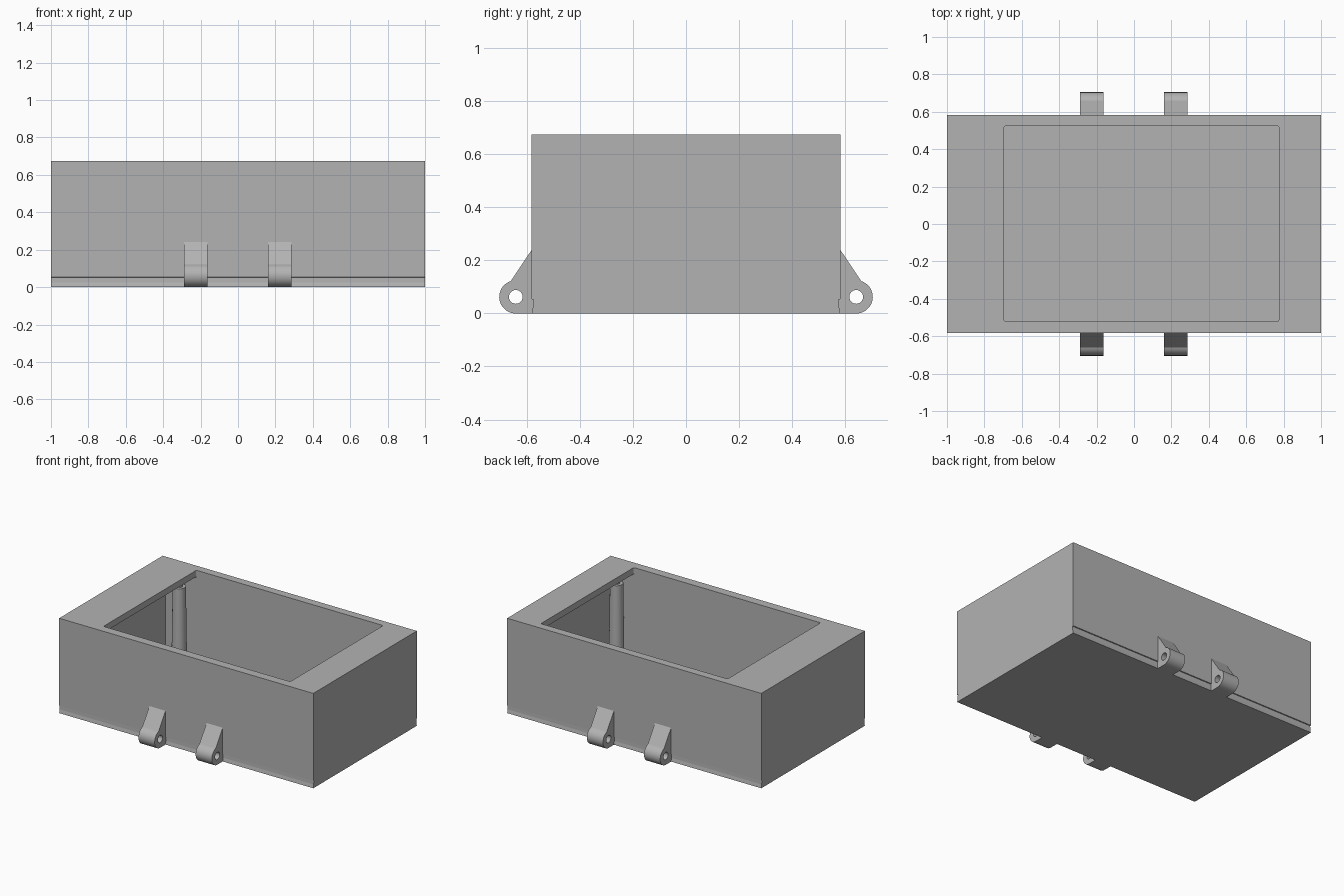
import bpy, bmesh
from math import cos, sin, radians

if "Cube" in bpy.data.objects:
    bpy.data.objects.remove(bpy.data.objects["Cube"], do_unlink=True)

grey = bpy.data.materials.new("plain_grey")
grey.use_nodes = True
COLOUR = (0.45, 0.45, 0.45, 1)
grey.diffuse_color = COLOUR
grey.node_tree.nodes["Principled BSDF"].inputs["Base Color"].default_value = COLOUR


def finish(name, bm):
    bmesh.ops.recalc_face_normals(bm, faces=bm.faces)
    mesh = bpy.data.meshes.new(name)
    bm.to_mesh(mesh)
    bm.free()
    mesh.materials.append(grey)
    obj = bpy.data.objects.new(name, mesh)
    bpy.context.collection.objects.link(obj)
    return obj


def prism(name, profile, x0, x1):
    """Extrude a (y, z) profile along x."""
    bm = bmesh.new()
    face = bm.faces.new([bm.verts.new((x0, y, z)) for y, z in profile])
    ext = bmesh.ops.extrude_face_region(bm, geom=[face])["geom"]
    bmesh.ops.translate(bm, vec=(x1 - x0, 0, 0),
                        verts=[v for v in ext if isinstance(v, bmesh.types.BMVert)])
    return finish(name, bm)


def block(name, xs, ys, zs, corner=0):
    """Axis-aligned box with optionally rounded upright edges."""
    bm = bmesh.new()
    bmesh.ops.create_cube(bm, size=1)
    for v in bm.verts:
        v.co = [r[0] if c < 0 else r[1] for c, r in zip(v.co, (xs, ys, zs))]
    if corner:
        upright = [e for e in bm.edges
                   if abs(e.verts[0].co.z - e.verts[1].co.z) > 0.01]
        bmesh.ops.bevel(bm, geom=upright, offset=corner, segments=3,
                        profile=0.5, affect='EDGES')
    return finish(name, bm)


def cut(obj, cutter):
    mod = obj.modifiers.new("cut", 'BOOLEAN')
    mod.operation, mod.solver, mod.object = 'DIFFERENCE', 'EXACT', cutter
    bpy.context.view_layer.objects.active = obj
    bpy.ops.object.modifier_apply(modifier=mod.name)
    bpy.data.objects.remove(cutter, do_unlink=True)


def smooth(obj):
    bpy.ops.object.select_all(action='DESELECT')
    obj.select_set(True)
    bpy.context.view_layer.objects.active = obj
    bpy.ops.object.shade_smooth_by_angle(angle=radians(30))


def circle(cy, cz, r, start, end, steps):
    angles = [radians(start + (end - start) * i / steps) for i in range(steps + 1)]
    return [(cy + r * cos(a), cz + r * sin(a)) for a in angles]


# Case shell, with a shallow groove along the foot of both long sides
HALF_Y, TOP = 0.582, 0.675
side = [(HALF_Y, 0), (0.577, 0.025), (0.576, 0.052), (HALF_Y, 0.054), (HALF_Y, TOP)]
shell = prism("case_shell", side + [(-y, z) for y, z in reversed(side)], -1, 1)

# Hollow interior, then the smaller window through the top
WALL_Y = (-0.52, 0.525)
cut(shell, block("cavity_cutter", (-0.94, 0.94), WALL_Y, (0.05, 0.63)))
cut(shell, block("window_cutter", (-0.695, 0.775), WALL_Y, (0.4, 0.8), 0.01))

# Hinge lugs on the front and back
EYE_Y, EYE_Z, EYE_R = 0.642, 0.0625, 0.0625
for label, sign in (("front", -1), ("back", 1)):
    for place, x0 in (("right", -0.29), ("left", 0.16)):
        outline = [(0.56, 0), *circle(EYE_Y, EYE_Z, EYE_R, -90, 72, 20),
                   (HALF_Y, 0.24), (0.56, 0.24)]
        lug = prism(f"{label}_{place}_hinge_lug",
                    [(sign * y, z) for y, z in outline], x0, x0 + 0.127)
        pin = circle(sign * EYE_Y, EYE_Z, 0.026, 0, 345, 23)
        cut(lug, prism("pin_cutter", pin, x0 - 0.05, x0 + 0.2))
        smooth(lug)

# Tapered screw posts with thin pegs in the four inner corners
MID_X, SPAN_X, POST_Y = 0.042, 0.83, 0.465
for sx, right_left in ((-1, "right"), (1, "left")):
    for sy, front_back in ((-1, "front"), (1, "back")):
        x, y = MID_X + sx * SPAN_X, sy * POST_Y
        for part, r1, r2, z0, z1 in (("post", 0.05, 0.043, 0.04, 0.56),
                                     ("peg", 0.022, 0.022, 0.55, 0.64)):
            bm = bmesh.new()
            bmesh.ops.create_cone(bm, cap_ends=True, segments=32, radius1=r1,
                                  radius2=r2, depth=z1 - z0)
            bmesh.ops.translate(bm, vec=(x, y, (z0 + z1) / 2), verts=bm.verts)
            smooth(finish(f"{front_back}_{right_left}_{part}", bm))
